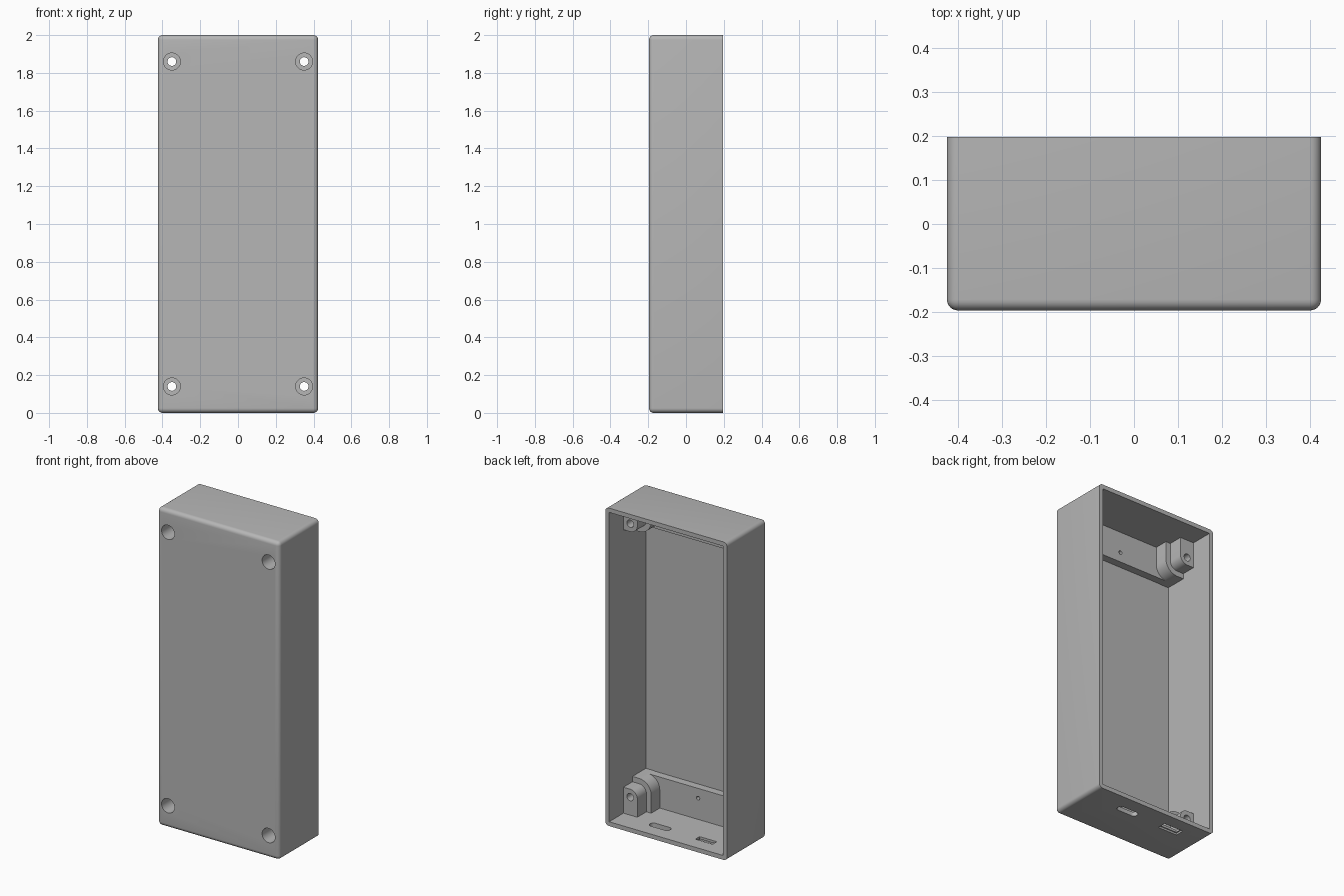
import bpy, bmesh, math
from mathutils import Matrix

if "Cube" in bpy.data.objects:
    bpy.data.objects.remove(bpy.data.objects["Cube"], do_unlink=True)

W, BACK, FRONT, H = 0.424, 0.197, -0.196, 2.0    # half width, depth limits, height
T = 0.027                                        # wall thickness
EMBED = 0.014                                    # how far fittings sink into the walls
SCREW_X, SCREW_Z = 0.35, 0.14

grey = bpy.data.materials.new("light_grey_plastic")
grey.use_nodes = True
colour = (0.47, 0.47, 0.47, 1)
grey.diffuse_color = colour
grey.node_tree.nodes["Principled BSDF"].inputs["Base Color"].default_value = colour


def make_object(name, bm):
    bmesh.ops.recalc_face_normals(bm, faces=bm.faces[:])
    mesh = bpy.data.meshes.new(name)
    bm.to_mesh(mesh)
    bm.free()
    mesh.materials.append(grey)
    obj = bpy.data.objects.new(name, mesh)
    bpy.context.collection.objects.link(obj)
    return obj


def box(name, x0, x1, y0, y1, z0, z1):
    bm = bmesh.new()
    place = (Matrix.Translation(((x0 + x1) / 2, (y0 + y1) / 2, (z0 + z1) / 2))
             @ Matrix.Diagonal((x1 - x0, y1 - y0, z1 - z0, 1)))
    bmesh.ops.create_cube(bm, size=1, matrix=place)
    return make_object(name, bm)


def prism(name, outline, y0, y1):
    """Extrude an (x, z) outline from y0 to y1."""
    bm = bmesh.new()
    face = bm.faces.new([bm.verts.new((x, y0, z)) for x, z in outline])
    grown = bmesh.ops.extrude_face_region(bm, geom=[face])
    verts = [v for v in grown["geom"] if isinstance(v, bmesh.types.BMVert)]
    bmesh.ops.translate(bm, verts=verts, vec=(0, y1 - y0, 0))
    return make_object(name, bm)


def circle(x, z, r, n=32):
    return [(x + r * math.cos(math.tau * i / n), z + r * math.sin(math.tau * i / n))
            for i in range(n)]


def corner_outline(sx, sz, r):
    """Round nose around a screw, running straight into the two nearby walls."""
    wall = W - EMBED
    points = [(wall, SCREW_Z + r)]
    for i in range(11):
        a = math.pi / 2 * (1 + i / 10)
        points.append((SCREW_X + r * math.cos(a), SCREW_Z + r * math.sin(a)))
    points += [(SCREW_X - r, EMBED), (wall, EMBED)]
    return [(sx * x, z if sz < 0 else H - z) for x, z in points]


def boolean(target, tool, operation):
    mod = target.modifiers.new(operation.title(), 'BOOLEAN')
    mod.operation, mod.solver, mod.object = operation, 'EXACT', tool
    bpy.context.view_layer.objects.active = target
    bpy.ops.object.modifier_apply(modifier=mod.name)
    bpy.data.objects.remove(tool, do_unlink=True)


def bevel(obj, radius, segments, rule):
    bm = bmesh.new()
    bm.from_mesh(obj.data)
    bmesh.ops.bevel(bm, geom=[e for e in bm.edges if rule(e)], offset=radius,
                    segments=segments, profile=0.5, affect='EDGES')
    bm.to_mesh(obj.data)
    bm.free()


# Outer shell, rounded everywhere except around the open back
case = box("enclosure_case", -W, W, FRONT, BACK, 0, H)
bevel(case, 0.025, 6, lambda e: min(v.co.y for v in e.verts) < FRONT + 0.01)
boolean(case, box("cavity", -W + T, W - T, FRONT + T, BACK + 0.1, T, H - T), 'DIFFERENCE')

# Shallow ledges across both ends of the front panel
for sz in (-1, 1):
    z0, z1 = (EMBED, 0.222) if sz < 0 else (H - 0.222, H - EMBED)
    boolean(case, box("ledge", -W + EMBED, W - EMBED, FRONT + EMBED, -0.12, z0, z1), 'UNION')

# Stepped screw bosses in the four corners
for sx in (-1, 1):
    for sz in (-1, 1):
        boolean(case, prism("boss", corner_outline(sx, sz, 0.0835),
                            FRONT + EMBED, -0.035), 'UNION')
        boolean(case, prism("post", corner_outline(sx, sz, 0.05),
                            -0.1, 0.055), 'UNION')

# Screw holes with wide flat-bottomed recesses at the front
for sx in (-1, 1):
    for z in (SCREW_Z, H - SCREW_Z):
        x = sx * SCREW_X
        boolean(case, prism("recess", circle(x, z, 0.045), FRONT - 0.1, -0.07), 'DIFFERENCE')
        boolean(case, prism("screw_hole", circle(x, z, 0.023), -0.1, 0.2), 'DIFFERENCE')

# Small blind holes in the ledges
for z in (0.16, H - 0.16):
    boolean(case, prism("pilot_hole", circle(0, z, 0.012, 16), -0.16, -0.05), 'DIFFERENCE')


# Connector openings in the bottom: a rounded slot and a rectangular one
def upright(e):
    return abs(e.verts[0].co.z - e.verts[1].co.z) > 0.01


slot = box("rounded_slot", 0.05, 0.19, 0.062, 0.108, -0.1, 0.1)
bevel(slot, 0.021, 6, upright)
boolean(case, slot, 'DIFFERENCE')
boolean(case, box("square_slot", -0.26, -0.14, 0.065, 0.107, -0.1, 0.1), 'DIFFERENCE')
pocket = box("slot_pocket", -0.267, -0.133, 0.058, 0.114, -0.1, 0.012)
boolean(case, pocket, 'DIFFERENCE')

bpy.ops.object.select_all(action='DESELECT')
case.select_set(True)
bpy.context.view_layer.objects.active = case
bpy.ops.object.shade_smooth_by_angle(angle=math.radians(30))
